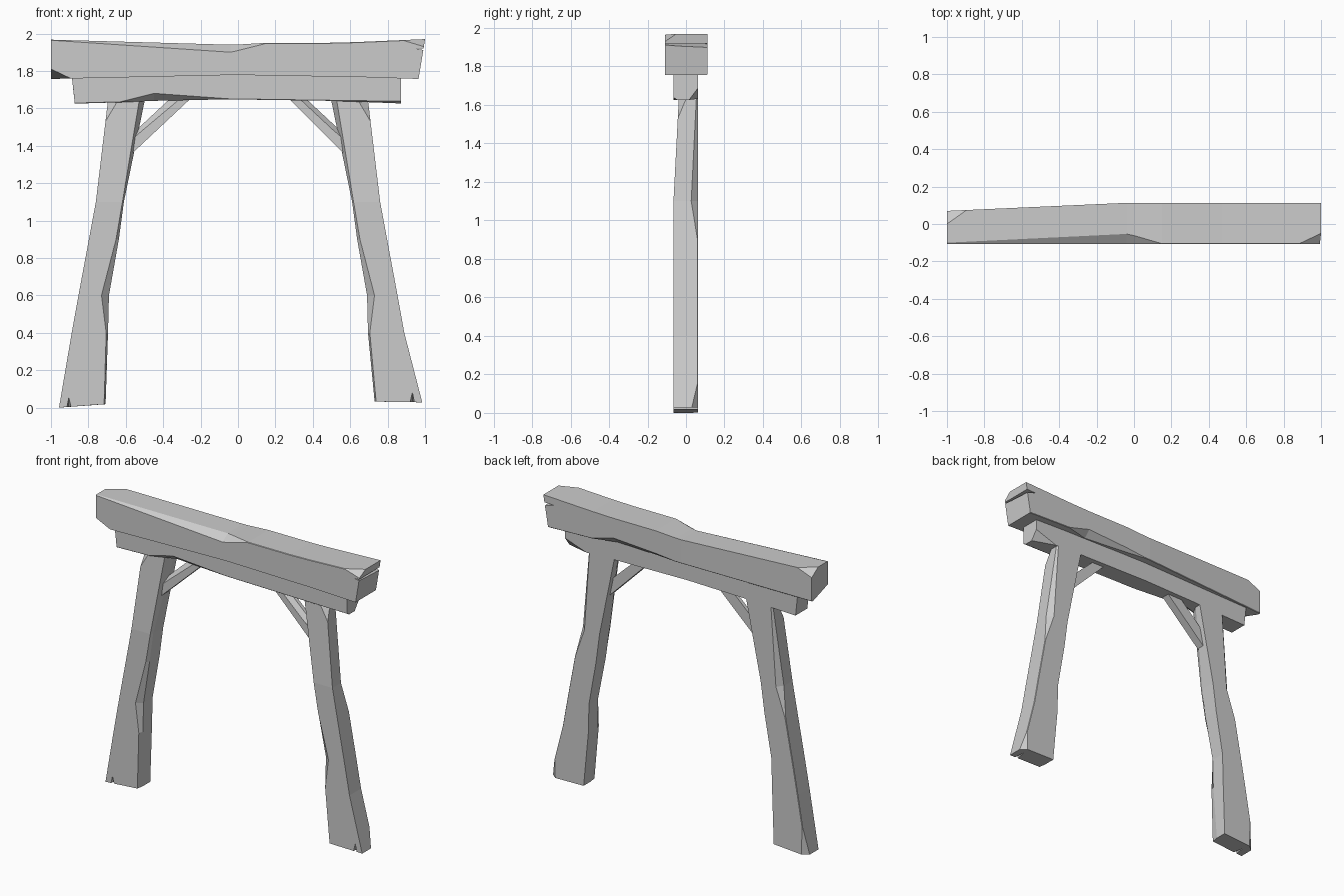
import bpy, bmesh
from mathutils import Vector

if "Cube" in bpy.data.objects:
    bpy.data.objects.remove(bpy.data.objects["Cube"])


def finish(name, bm):
    bmesh.ops.recalc_face_normals(bm, faces=bm.faces[:])
    me = bpy.data.meshes.new(name)
    bm.to_mesh(me)
    bm.free()
    ob = bpy.data.objects.new(name, me)
    bpy.context.collection.objects.link(ob)
    return ob


def loft(name, rings, chips=()):
    """Skin equal-length rings, then shave corners with planes given by 3 points."""
    bm = bmesh.new()
    vs = [[bm.verts.new(p) for p in r] for r in rings]
    n = len(vs[0])
    bm.faces.new(vs[0])
    bm.faces.new(vs[-1][::-1])
    for a, b in zip(vs, vs[1:]):
        for i in range(n):
            j = (i + 1) % n
            bm.faces.new((a[i], a[j], b[j], b[i]))
    bmesh.ops.recalc_face_normals(bm, faces=bm.faces[:])
    mid = sum((v.co for v in bm.verts), Vector()) / len(bm.verts)
    for chip in chips:
        a, b, c = map(Vector, chip)
        nor = (b - a).cross(c - a).normalized()
        if nor.dot(mid - a) > 0:
            nor = -nor
        res = bmesh.ops.bisect_plane(bm, geom=bm.verts[:] + bm.edges[:] + bm.faces[:],
                                     plane_co=a, plane_no=nor, clear_outer=True, dist=1e-5)
        cut = [e for e in res["geom_cut"] if isinstance(e, bmesh.types.BMEdge)]
        bmesh.ops.holes_fill(bm, edges=cut, sides=0)
    return finish(name, bm)


def carve(ob, points):
    """Cut the convex hull of some points out of an object."""
    bm = bmesh.new()
    for p in points:
        bm.verts.new(p)
    bmesh.ops.convex_hull(bm, input=bm.verts[:])
    cutter = finish("cutter", bm)
    cutter.hide_render = True
    mod = ob.modifiers.new("notch", "BOOLEAN")
    mod.operation, mod.solver, mod.object = "DIFFERENCE", "EXACT", cutter
    bpy.context.view_layer.objects.active = ob
    bpy.ops.object.modifier_apply(modifier=mod.name)
    bpy.data.objects.remove(cutter)


# Top beam: x bottom, x top, z bottom, z top, y back, front-top bevel (y, z), back-bottom bevel
E = 0.003
top = [(-1, -1, 1.757, 1.967, .07, .008, E, E),
       (-.04, -.04, 1.778, 1.94, .113, .055, .04, E),
       (.0, .0, 1.778, 1.941, .113, .046, .032, E),
       (.15, .15, 1.776, 1.95, .113, E, E, .02),
       (.47, .47, 1.77, 1.95, .113, E, E, .045),
       (.63, .63, 1.768, 1.954, .113, E, E, E),
       (.965, 1, 1.757, 1.97, .113, E, E, E)]
F = -.108
beam = loft("top_beam",
            [[(xb, F, zb), (xt, F, zt - cz), (xt, F + cy, zt), (xt, yb, zt),
              (xb, yb, zb + cb), (xb, yb - cb, zb)]
             for xb, xt, zb, zt, yb, cy, cz, cb in top],
            [((-1, 0, 1.967), (-.89, .075, 1.966), (-1, .07, 1.92)),
             ((-1, F, 1.81), (-.89, F, 1.758), (-1, .05, 1.757)),
             ((.87, F, 1.967), (1, -.05, 1.97), (.993, F, 1.93))])
# Split in the right end
carve(beam, [(1.05, -.13, 1.921), (1.05, -.13, 1.905), (.96, -.13, 1.919),
             (1.05, .13, 1.922), (1.05, .13, 1.88), (.92, .13, 1.918)])

# Lower beam: x bottom, x top, z bottom, front-bottom bevel (y, z)
low = [(-.873, -.89, 1.625, E, E), (-.63, -.63, 1.632, E, E),
       (-.45, -.45, 1.64, .05, .04), (-.05, -.05, 1.648, E, E),
       (.5, .5, 1.64, E, E), (.872, .872, 1.626, .02, .012)]
loft("lower_beam",
     [[(xb, -.065 + cy, zb), (xb, -.065, zb + cz), (xt, -.065, 1.785),
       (xt, .063, 1.785), (xb, .063, zb)] for xb, xt, zb, cy, cz in low],
     [((.875, .015, 1.626), (.875, .063, 1.69), (.7, .063, 1.63))])

# Legs: z outer, z inner, x outer, x inner, y front, inner-front bevel (x, y), outer-back bevel
leg = [(0, .018, .957, .708, -.065, .008, .05, E),
       (.4, .4, .889, .695, -.065, .01, .03, E),
       (.6, .6, .853, .69, -.065, .04, .03, E),
       (.9, .9, .797, .637, -.065, .015, .02, E),
       (1.1, 1.1, .76, .61, -.065, .008, .02, .036),
       (1.66, 1.66, .693, .495, -.036, .03, .06, .008)]
for side, s, dz in (("left", -1, 0), ("right", 1, .028)):
    rings = []
    for k, (zo, zi, xo, xi, yf, cx, cy, cb) in enumerate(leg):
        lift, out = (dz, dz) if k == 0 else (0, 0)
        zo, zi, xo, xi = zo + lift, zi + lift * .5, xo + out, xi + out * .8
        rings.append([(s * xo, yf, zo), (s * (xi + cx), yf, zi), (s * xi, yf + cy, zi),
                      (s * xi, .063, zi), (s * (xo - cb), .063, zo), (s * xo, .063 - cb, zo)])
    x0 = leg[0][2] + dz
    post = loft(side + "_leg", rings,
                [((s * .712, -.045, 1.52), (s * .65, -.037, 1.63), (s * .697, 0, 1.63)),
                 ((s * (x0 - .035), .063, .19), (s * x0, .03, dz), (s * (x0 - .04), .063, dz))])
    # Small chip in the foot
    carve(post, [(s * (x0 - .035), -.09, dz - .02), (s * (x0 - .075), -.09, dz - .02),
                 (s * (x0 - .053), -.09, dz + .07), (s * (x0 - .05), .03, dz - .01)])
    # Diagonal brace with a tapered front edge
    prof = [(.57, 1.355), (.265, 1.655), (.36, 1.655), (.51, 1.515), (.56, 1.465)]
    prof[1] = (.25, 1.655) if s < 0 else (.27, 1.655)
    front = [(.57, 1.355), prof[1], (prof[1][0] + .055, 1.655), (.505, 1.487), (.56, 1.44)]
    loft(side + "_brace", [[(s * x, y, z) for x, z in p]
                           for p, y in ((front, -.025), (prof, .005), (prof, .03))])
